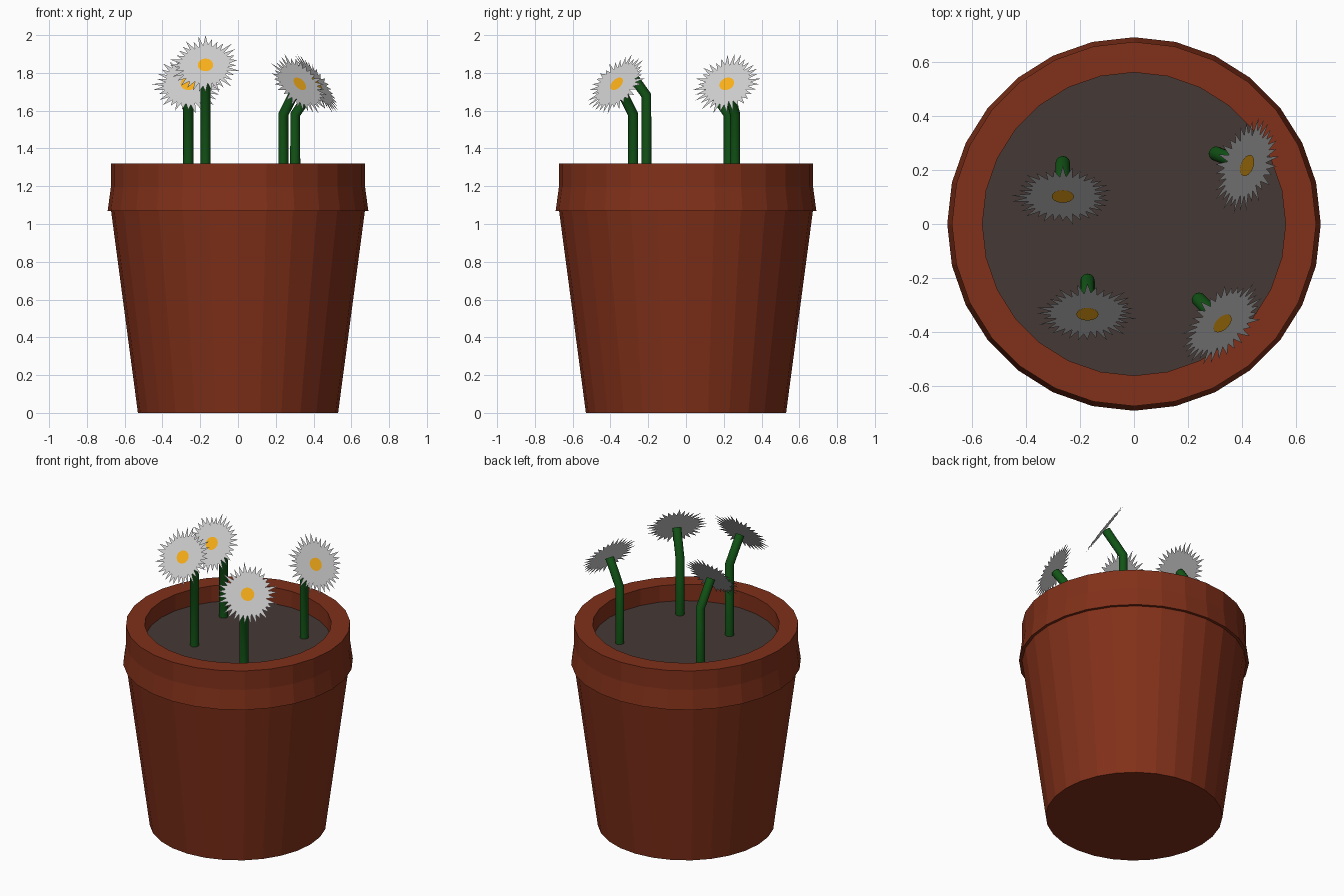
import bpy, bmesh, random
from math import sin, cos, pi, radians
from mathutils import Vector, Matrix

if "Cube" in bpy.data.objects:
    bpy.data.objects.remove(bpy.data.objects["Cube"])

random.seed(4)


def material(name, rgb):
    m = bpy.data.materials.new(name)
    m.diffuse_color = (*rgb, 1)
    m.use_nodes = True
    m.node_tree.nodes["Principled BSDF"].inputs["Base Color"].default_value = m.diffuse_color
    return m


TERRACOTTA = material("terracotta", (0.22, 0.03, 0.01))
SOIL = material("soil", (0.06, 0.04, 0.035))
GREEN = material("green", (0.006, 0.09, 0.008))
WHITE = material("white", (0.8, 0.8, 0.8))
YELLOW = material("yellow", (0.95, 0.43, 0.01))


def finish(name, bm, mat):
    me = bpy.data.meshes.new(name)
    bm.to_mesh(me)
    bm.free()
    me.materials.append(mat)
    ob = bpy.data.objects.new(name, me)
    bpy.context.collection.objects.link(ob)
    return ob


def lathe(name, profile, mat, sides=28):
    """Revolve (radius, z) points; the first ring is closed with a face."""
    bm = bmesh.new()
    rings = [[bm.verts.new((r * cos(2 * pi * i / sides), r * sin(2 * pi * i / sides), z))
              for i in range(sides)] for r, z in profile]
    bm.faces.new(rings[0][::-1])
    for a, b in zip(rings, rings[1:]):
        for i in range(sides):
            j = (i + 1) % sides
            bm.faces.new((a[i], a[j], b[j], b[i]))
    return finish(name, bm, mat)


def flat_shape(name, radii, mat, frame):
    """Flat fan around the origin with the given outline radii, placed by a matrix."""
    bm = bmesh.new()
    n = len(radii)
    centre = bm.verts.new((0, 0, 0))
    ring = [bm.verts.new((r * cos(2 * pi * i / n + pi / 2), r * sin(2 * pi * i / n + pi / 2), 0))
            for i, r in enumerate(radii)]
    for i in range(n):
        bm.faces.new((centre, ring[i], ring[(i + 1) % n]))
    bm.transform(frame)
    return finish(name, bm, mat)


def stem(name, points):
    cu = bpy.data.curves.new(name, 'CURVE')
    cu.dimensions = '3D'
    cu.bevel_depth = 0.027
    cu.bevel_resolution = 4
    cu.use_fill_caps = True
    sp = cu.splines.new('POLY')
    sp.points.add(len(points) - 1)
    for p, co in zip(sp.points, points):
        p.co = (*co, 1)
    cu.materials.append(GREEN)
    ob = bpy.data.objects.new(name, cu)
    bpy.context.collection.objects.link(ob)


# pot with flared rim and recessed inner wall
lathe("pot", [(0.53, 0), (0.672, 1.07), (0.69, 1.07), (0.673, 1.195),
              (0.673, 1.32), (0.56, 1.32), (0.56, 1.21)], TERRACOTTA)

# soil
flat_shape("soil", [0.56] * 28, SOIL, Matrix.Translation((0, 0, 1.212)))

# daisies: stem x, y, elbow height, facing direction in the ground plane
daisies = [(-0.263, 0.225, 1.58, -90), (-0.172, -0.21, 1.68, -90),
           (0.24, -0.28, 1.58, -45), (0.303, 0.26, 1.58, -21)]
PETALS = 32
for k, (x, y, z, facing) in enumerate(daisies, 1):
    a = radians(facing)
    out = Vector((cos(a), sin(a), 0))
    elbow = Vector((x, y, z))
    head = elbow + out * 0.12 + Vector((0, 0, 0.16))
    normal = out * 0.82 + Vector((0, 0, 0.57))
    normal.normalize()
    side = Vector((0, 0, 1)).cross(out)
    up = normal.cross(side)
    frame = Matrix((side, up, normal)).transposed().to_4x4()

    stem(f"stem_{k}", [(x, y, 1.2), elbow, head - normal * 0.014])

    # pointed petals with uneven lengths and notches between them
    radii = []
    for i in range(PETALS):
        tip = 0.195 if i == 0 else random.uniform(0.163, 0.195)
        radii += [tip, random.uniform(0.115, 0.135)]
    flat_shape(f"petals_{k}", radii, WHITE, Matrix.Translation(head) @ frame)

    # flower centre
    flat_shape(f"flower_centre_{k}", [0.041] * 16, YELLOW,
               Matrix.Translation(head + normal * 0.004) @ frame)
